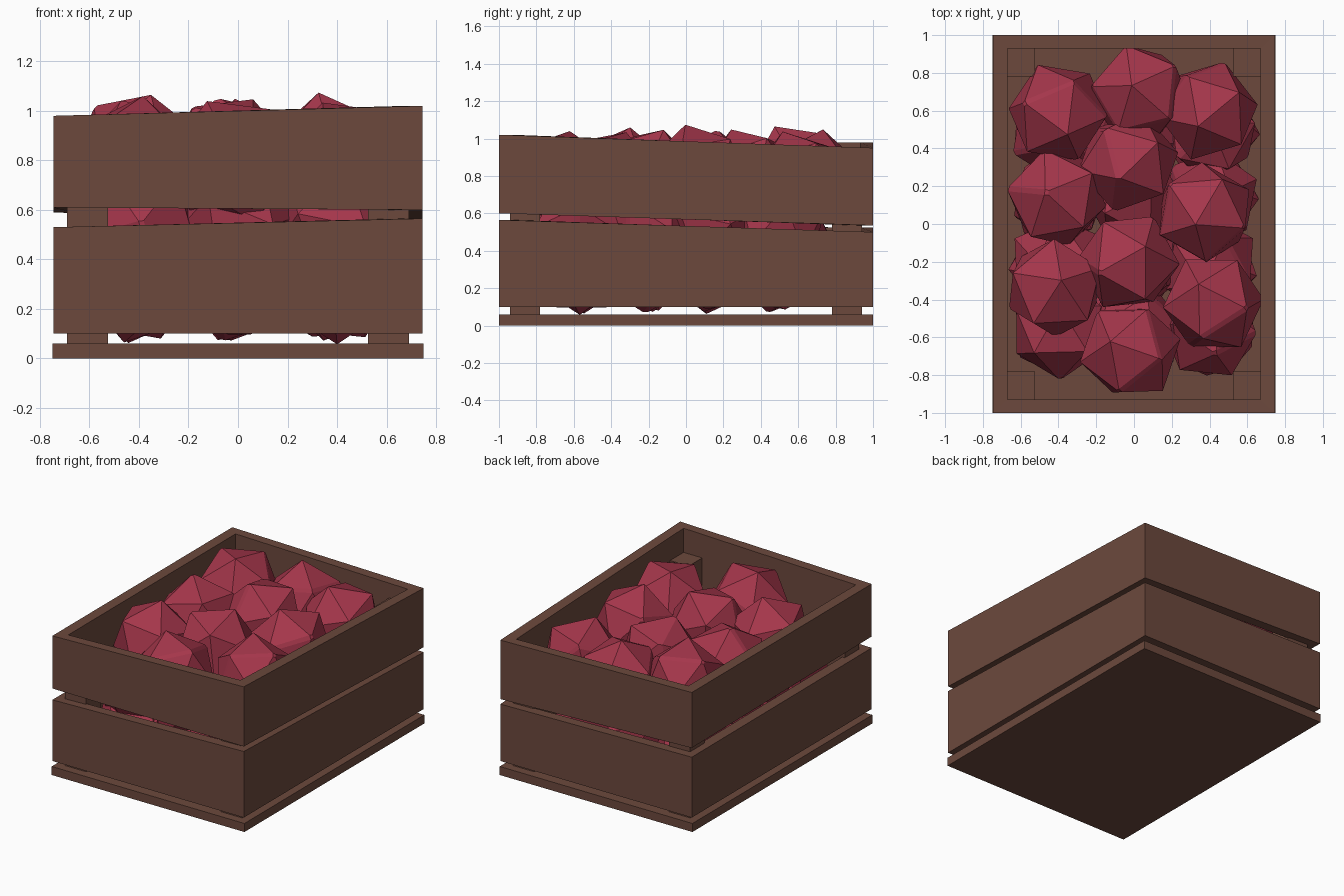
import bpy, bmesh, math, random
from mathutils import Euler

if "Cube" in bpy.data.objects:
    bpy.data.objects.remove(bpy.data.objects["Cube"], do_unlink=True)
random.seed(11)


def material(name, rgb):
    m = bpy.data.materials.new(name)
    m.use_nodes = True
    color = (*rgb, 1)
    m.diffuse_color = color
    bsdf = m.node_tree.nodes["Principled BSDF"]
    bsdf.inputs["Base Color"].default_value = color
    bsdf.inputs["Roughness"].default_value = 0.9
    return m


wood = material("brown wood", (0.15, 0.066, 0.046))
red = material("crimson fruit", (0.376, 0.037, 0.07))


def finish(name, bm, mat):
    bmesh.ops.recalc_face_normals(bm, faces=bm.faces)
    mesh = bpy.data.meshes.new(name)
    bm.to_mesh(mesh)
    bm.free()
    mesh.materials.append(mat)
    obj = bpy.data.objects.new(name, mesh)
    bpy.context.collection.objects.link(obj)
    return obj


def box(name, lo, hi):
    bm = bmesh.new()
    bmesh.ops.create_cube(bm, size=1)
    for v in bm.verts:
        v.co = [(a + b) / 2 + c * (b - a) for a, b, c in zip(lo, hi, v.co)]
    return finish(name, bm, wood)


# Corner order: front left of image, front right, back right, back left
CORNERS = ((-1, -1), (1, -1), (1, 1), (-1, 1))


def plank_ring(name, bottoms, tops):
    """Four mitred planks whose edges slope between the corner heights."""
    bm = bmesh.new()
    loops = []
    for hx, hy, heights in ((0.745, 1, bottoms), (0.745, 1, tops),
                            (0.67, 0.93, tops), (0.67, 0.93, bottoms)):
        loops.append([bm.verts.new((sx * hx, sy * hy, z))
                      for (sx, sy), z in zip(CORNERS, heights)])
    for a, b in zip(loops, loops[1:] + loops[:1]):
        for i in range(4):
            j = (i + 1) % 4
            bm.faces.new((a[i], a[j], b[j], b[i]))
    return finish(name, bm, wood)


# Crate
box("crate_floor", (-0.75, -1, 0), (0.75, 1, 0.06))
plank_ring("lower_planks", (0.1, 0.1, 0.1, 0.1), (0.53, 0.565, 0.5, 0.525))
plank_ring("upper_planks", (0.61, 0.6, 0.535, 0.59), (0.98, 1.02, 0.95, 0.98))
for (sx, sy), corner in zip(CORNERS, ("front_right", "front_left", "back_left", "back_right")):
    xs = sorted((sx * 0.69, sx * 0.525))
    ys = sorted((sy * 0.94, sy * 0.78))
    box(corner + "_post", (xs[0], ys[0], 0.05), (xs[1], ys[1], 0.85))


# Faceted fruit with a narrow bevel around one cap
def fruit(name, x, y, z, radius=0.275):
    bm = bmesh.new()
    bmesh.ops.create_icosphere(bm, subdivisions=1, radius=radius)
    rim = [e for e in bm.edges
           if all(0 < v.co.z < radius * 0.9 for v in e.verts)]
    bmesh.ops.bevel(bm, geom=rim[:3], offset=0.016, segments=1, affect='EDGES')
    turn = Euler([random.uniform(0, math.tau) for _ in range(3)]).to_matrix()
    bmesh.ops.rotate(bm, verts=bm.verts, matrix=turn)
    obj = finish(name, bm, red)
    obj.location = (x, y, z)


top_layer = ((-0.4, 0.59, 0.82), (0.03, 0.69, 0.78), (0.39, 0.6, 0.78),
             (-0.03, 0.33, 0.8), (-0.41, 0.14, 0.78), (0.37, 0.06, 0.81),
             (-0.03, -0.2, 0.8), (-0.42, -0.34, 0.79), (0.42, -0.42, 0.79),
             (-0.02, -0.67, 0.79))
for i, (x, y, z) in enumerate(top_layer):
    fruit(f"top_fruit_{i}", x, y, z)

# Hidden layers in a three by four grid
for layer, z in (("bottom", 0.325), ("middle", 0.54)):
    for row in range(4):
        for col in range(3):
            fruit(f"{layer}_fruit_{row}_{col}", (col - 1) * 0.4,
                  -0.56 + row * 0.35, z, 0.268)
